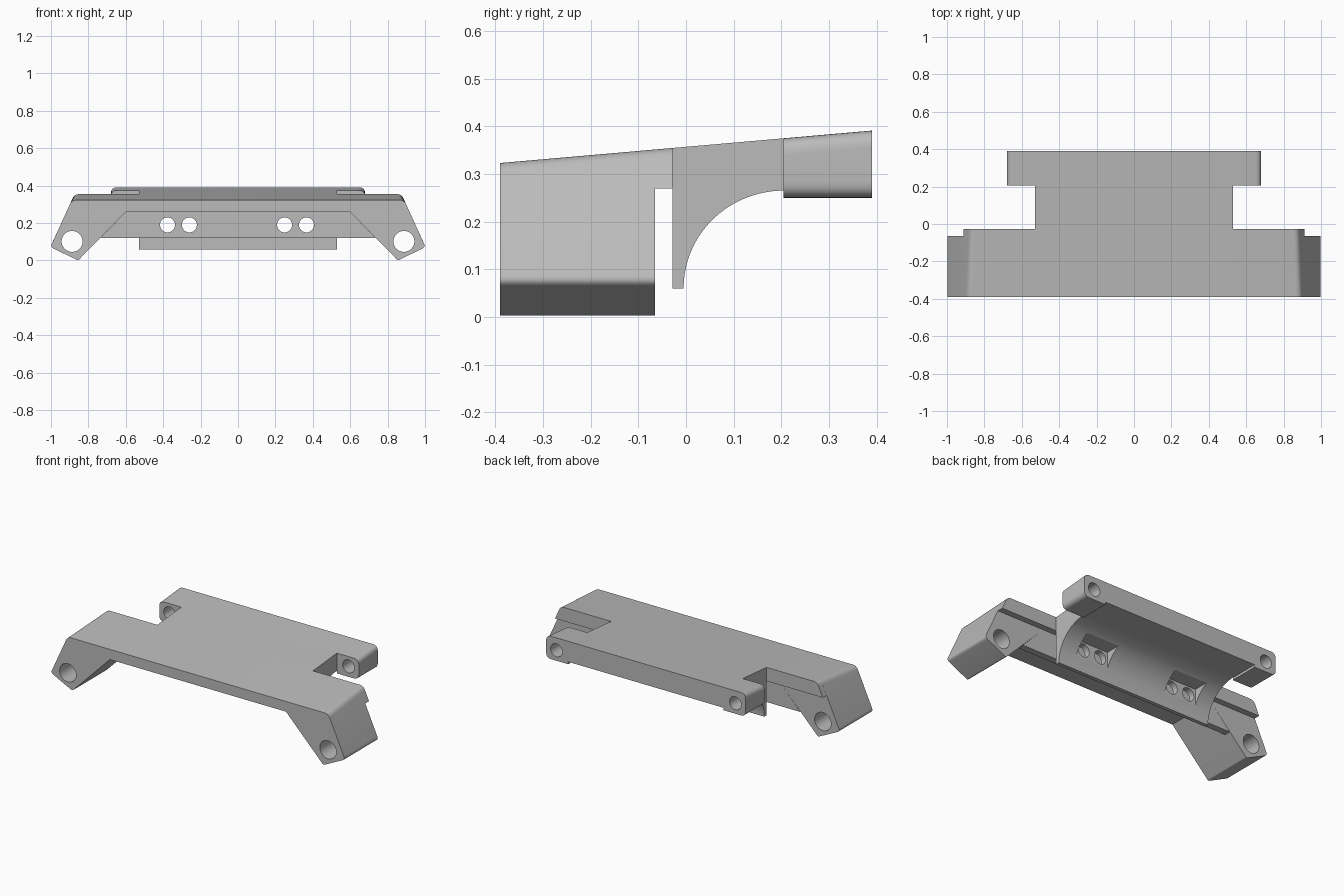
import bpy, bmesh, math
from mathutils import Vector

cube = bpy.data.objects.get("Cube")
if cube:
    bpy.data.objects.remove(cube, do_unlink=True)

grey = bpy.data.materials.new("plain_grey")
grey.use_nodes = True
colour = (0.5, 0.5, 0.5, 1)
grey.diffuse_color = colour
grey.node_tree.nodes["Principled BSDF"].inputs["Base Color"].default_value = colour


def top(y):
    """Height of the sloping top surface at depth y."""
    return 0.357 + 0.0872 * y


def rounded(corners, steps=8):
    """Outline from (a, b, setback) corners; a setback rounds the corner."""
    out = []
    for i, (a, b, t) in enumerate(corners):
        p = Vector((a, b))
        if not t:
            out.append(p)
            continue
        before = Vector(corners[i - 1][:2]) - p
        after = Vector(corners[(i + 1) % len(corners)][:2]) - p
        p0, p1 = p + before.normalized() * t, p + after.normalized() * t
        for k in range(steps + 1):
            s = k / steps
            out.append(p0 * (1 - s) ** 2 + p * 2 * s * (1 - s) + p1 * s ** 2)
    return out


def mirrored(half):
    """Close a right-hand chain of corners with its mirror image."""
    return half + [(-a, b, t) for a, b, t in reversed(half)]


def loft(name, ring0, ring1):
    """Solid between two matching rings of 3D points."""
    bm = bmesh.new()
    v0 = [bm.verts.new(p) for p in ring0]
    v1 = [bm.verts.new(p) for p in ring1]
    bm.faces.new(v0)
    bm.faces.new(v1)
    for i in range(len(v0)):
        j = (i + 1) % len(v0)
        bm.faces.new((v0[i], v0[j], v1[j], v1[i]))
    bmesh.ops.recalc_face_normals(bm, faces=bm.faces)
    mesh = bpy.data.meshes.new(name)
    bm.to_mesh(mesh)
    bm.free()
    mesh.materials.append(grey)
    obj = bpy.data.objects.new(name, mesh)
    bpy.context.collection.objects.link(obj)
    return obj


def along_y(name, section, y0, y1):
    """Loft an x-z section, a function of y, from y0 to y1."""
    rings = [[(p.x, y, p.y) for p in rounded(mirrored(section(y)))] for y in (y0, y1)]
    return loft(name, *rings)


def cutter(name, x, z, r, depth=(-1, 1)):
    """Round hidden drill running along y."""
    circle = [(x + r * math.cos(a), z + r * math.sin(a))
              for a in (math.tau * k / 40 for k in range(40))]
    obj = loft(name, *[[(a, y, b) for a, b in circle] for y in depth])
    return hide(obj)


def hide(obj):
    obj.hide_render = True
    obj.hide_viewport = True
    obj.display_type = 'WIRE'
    return obj


def cut(obj, tools):
    for tool in tools:
        mod = obj.modifiers.new(tool.name, 'BOOLEAN')
        mod.operation = 'DIFFERENCE'
        mod.solver = 'EXACT'
        mod.object = tool


def side_x(z):
    """Half width of the leaning outer side at height z."""
    return 1.0 - 0.449 * (z - 0.075)


# Front deck with two splayed legs
def deck_section(y):
    return [(0.6, 0.26, 0), (0.855, 0, 0.01), (1.003, 0.072, 0.02),
            (side_x(top(y)), top(y), 0.025)]


# Lip behind the deck, above the groove
def lip_section(y):
    return [(side_x(0.27), 0.27, 0), (side_x(top(y)), top(y), 0.025)]


# Bar with thicker rounded ends
def bar_section(y):
    return [(0.53, 0.265, 0), (0.53, 0.25, 0), (0.68, 0.25, 0.035),
            (0.68, top(y), 0.035)]


deck = along_y("front_deck", deck_section, -0.39, -0.065)
lip = along_y("rear_lip", lip_section, -0.065, -0.028)
bar = along_y("rear_bar", bar_section, 0.205, 0.39)

# Thin wall hanging between the legs
wall = along_y("hanging_wall", lambda y: [(0.735, 0.12, 0), (0.6, 0.26, 0)], -0.105, -0.065)

# Centre body with a concave underside
side = [(-0.028, top(-0.028)), (-0.028, 0.06)]
for k in range(33):
    a = math.pi / 2 * k / 32
    side.append((0.205 - 0.21 * math.cos(a), 0.06 + 0.205 * math.sin(a)))
side.append((0.205, top(0.205)))
body = loft("centre_body", *[[(x, y, z) for y, z in side] for x in (-0.53, 0.53)])

# Pockets in the concave face, around each pair of bolt holes
pockets = []
for x in (-0.318, 0.308):
    outline = [(x + dx, z) for dx, z in ((-0.11, 0.12), (0.11, 0.12), (0.11, 0.24), (-0.11, 0.24))]
    pockets.append(hide(loft("pocket_cutter", *[[(a, y, b) for a, b in outline]
                                                for y in (0.01, 0.15)])))

# Holes
bolts = [cutter("bolt_cutter", x, 0.19, 0.04) for x in (-0.377, -0.26, 0.249, 0.366)]
leg_holes = [cutter("leg_hole_cutter", s * 0.887, 0.102, 0.056) for s in (-1, 1)]
bar_holes = [cutter("bar_hole_cutter", s * 0.61, 0.315, 0.04) for s in (-1, 1)]
cut(deck, leg_holes)
cut(wall, bolts)
cut(body, pockets + bolts)
cut(bar, bar_holes)

# Apply the cuts, then smooth the curved faces only
depsgraph = bpy.context.evaluated_depsgraph_get()
depsgraph.update()
for obj in (deck, lip, wall, body, bar):
    mesh = bpy.data.meshes.new_from_object(obj.evaluated_get(depsgraph))
    obj.modifiers.clear()
    obj.data = mesh
for tool in pockets + bolts + leg_holes + bar_holes:
    bpy.data.objects.remove(tool, do_unlink=True)

bpy.ops.object.select_all(action='DESELECT')
for obj in (deck, lip, wall, body, bar):
    obj.select_set(True)
bpy.context.view_layer.objects.active = deck
bpy.ops.object.shade_smooth_by_angle(angle=math.radians(25))
